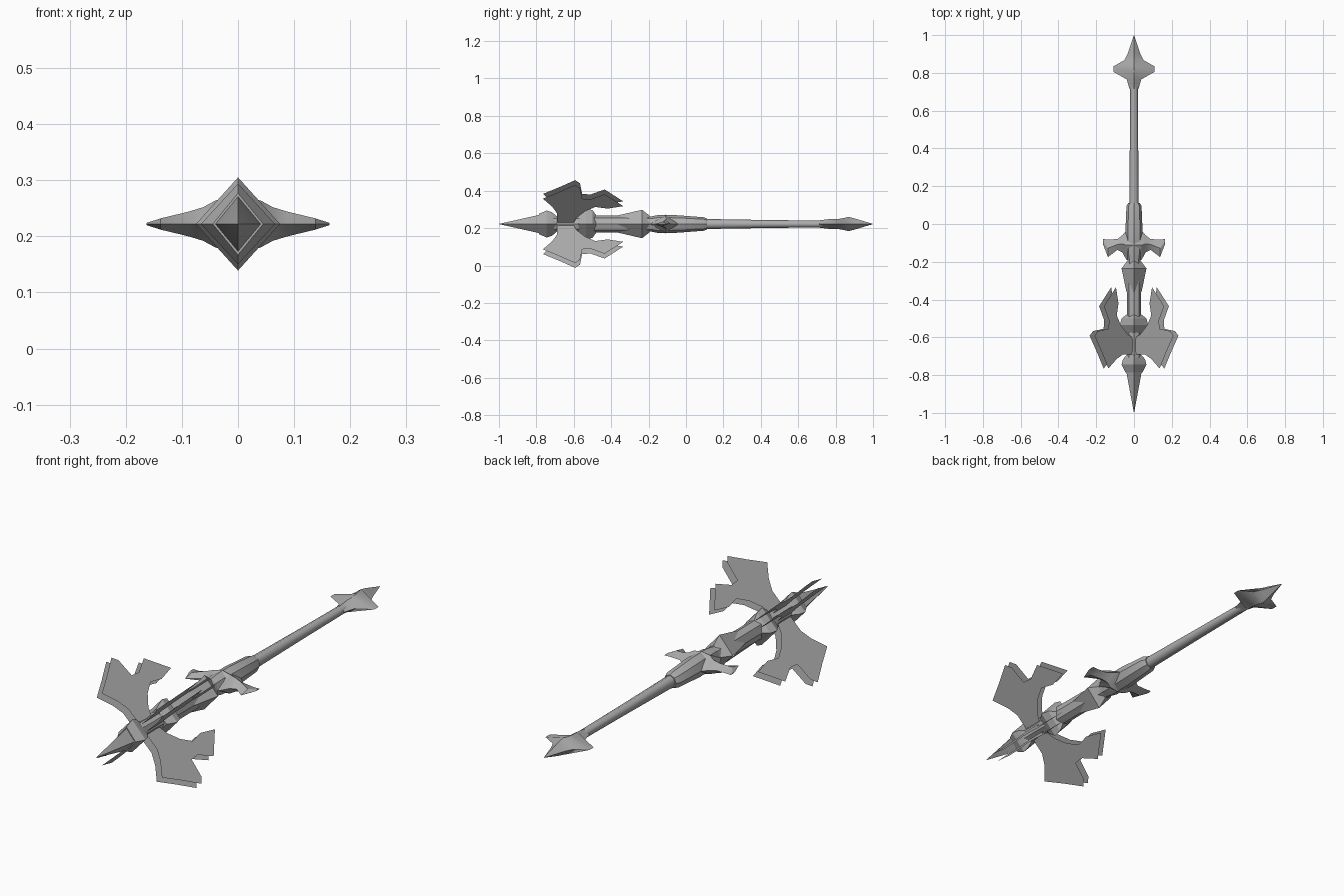
import bpy, bmesh, math
from mathutils import Vector, Matrix

if "Cube" in bpy.data.objects:
    bpy.data.objects.remove(bpy.data.objects["Cube"])

CZ = 0.222  # height of the weapon's long axis
steel = bpy.data.materials.new("grey steel")
steel.diffuse_color = (0.42, 0.42, 0.42, 1)
steel.use_nodes = True
steel.node_tree.nodes["Principled BSDF"].inputs["Base Color"].default_value = steel.diffuse_color


def finish(name, bm, angle=28):
    """Turn a bmesh into a named object, centred on the long axis."""
    bmesh.ops.remove_doubles(bm, verts=bm.verts, dist=0.0002)
    bmesh.ops.recalc_face_normals(bm, faces=bm.faces)
    me = bpy.data.meshes.new(name)
    bm.to_mesh(me)
    bm.free()
    me.materials.append(steel)
    ob = bpy.data.objects.new(name, me)
    bpy.context.collection.objects.link(ob)
    ob.location.z = CZ
    bpy.ops.object.select_all(action='DESELECT')
    ob.select_set(True)
    bpy.context.view_layer.objects.active = ob
    bpy.ops.object.shade_smooth_by_angle(angle=math.radians(angle))
    return ob


def skin(bm, rings):
    """Bridge rings of points and cap both ends."""
    vr = [[bm.verts.new(p) for p in r] for r in rings]
    n = len(vr[0])
    for a, b in zip(vr, vr[1:]):
        for i in range(n):
            j = (i + 1) % n
            bm.faces.new((a[i], a[j], b[j], b[i]))
    bm.faces.new(vr[0])
    bm.faces.new(vr[-1][::-1])


def along_y(name, sections, n=4, angle=28):
    """Body made of (y, half width x, half height z) sections."""
    bm = bmesh.new()
    skin(bm, [[(hx * math.cos(2 * math.pi * i / n), y,
                hz * math.sin(2 * math.pi * i / n)) for i in range(n)]
              for y, hx, hz in sections])
    return finish(name, bm, angle)


# head spike and diamond collars
along_y("head_spike", [(-1, .0005, .0005), (-.77, .043, .052), (-.72, .04, .045)])
along_y("front_collar", [(-.785, .045, .055), (-.745, .066, .072),
                         (-.715, .058, .062), (-.69, .036, .04)])
along_y("head_core", [(-.75, .04, .045), (-.64, .034, .036), (-.53, .042, .046)], 8)
along_y("rear_collar", [(-.575, .05, .056), (-.535, .075, .083),
                        (-.50, .066, .074), (-.48, .04, .046)])

# grip, flared collar and socket
along_y("neck", [(-.53, .038, .046), (-.33, .038, .044), (-.18, .034, .04)], 8)
along_y("flared_collar", [(-.36, .04, .047), (-.235, .066, .076), (-.195, .036, .045)])
along_y("socket", [(-.21, .03, .036), (-.15, .042, .048), (-.05, .046, .047),
                   (.095, .040, .036), (.112, .030, .030)], 8)

# long shaft
along_y("shaft", [(.09, .025, .027), (.45, .022, .021), (.76, .020, .018)], 8, 50)

# star shaped pommel
along_y("pommel", [(.715, .024, .02), (.765, .038, .026), (.805, .108, .026),
                   (.835, .108, .030), (.868, .050, .038), (.90, .034, .030),
                   (1.0, .0005, .0005)])

# crossguard: (x, lower y, upper y, half thickness), mirrored by sign
arm = [(0, -.20, -.02, .05), (.04, -.19, -.035, .042), (.062, -.15, -.06, .03),
       (.088, -.137, -.08, .022), (.138, -.175, -.082, .010), (.163, -.11, -.08, .002)]
for side, s in (("left", -1), ("right", 1)):
    bm = bmesh.new()
    skin(bm, [[(s * x, lo, 0), (s * x, (lo + hi) / 2, t),
               (s * x, hi, 0), (s * x, (lo + hi) / 2, -t)]
              for x, lo, hi, t in arm])
    finish("crossguard_" + side, bm)

# four winged blades: outline as (x or z reach, y), lying on the diagonals
outline = [(.02, -.69), (.07, -.69), (.105, -.715), (.148, -.765), (.183, -.68),
           (.222, -.592), (.205, -.567), (.148, -.555), (.145, -.51), (.172, -.435),
           (.108, -.335), (.095, -.42), (.104, -.485), (.08, -.54), (.045, -.585),
           (.02, -.60)]
for k in range(4):
    bm = bmesh.new()
    for s in (-1, 1):
        face = bm.faces.new([bm.verts.new((r * math.sqrt(2), y, 0)) for r, y in outline])
        bmesh.ops.inset_region(bm, faces=[face], thickness=.02, use_even_offset=True)
        for v in face.verts:
            v.co.z = s * .018
    bm.transform(Matrix.Rotation(math.radians(45 + 90 * k), 4, 'Y'))
    finish("blade_%d" % (k + 1), bm, 40)
